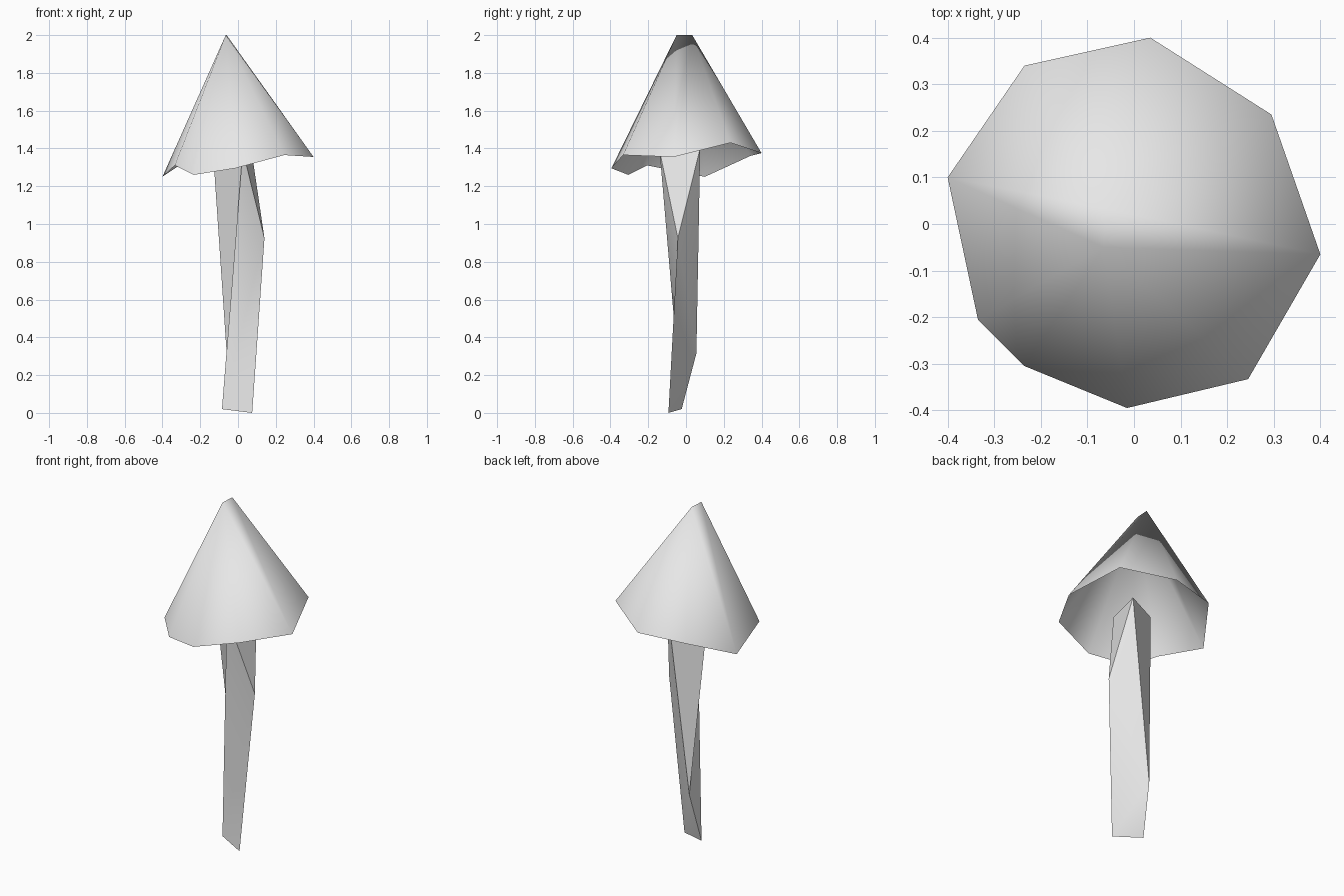
import bpy
import bmesh
import math

# Remove the default cube only
cube = bpy.data.objects.get("Cube")
if cube:
    bpy.data.objects.remove(cube, do_unlink=True)

# Single plain colour
grey = bpy.data.materials.new("light_grey")
grey.use_nodes = True
tone = (0.8, 0.8, 0.8, 1)
grey.diffuse_color = tone
grey.node_tree.nodes["Principled BSDF"].inputs["Base Color"].default_value = tone


def build(name, corners, faces, smooth_angle, closed):
    """Make a smooth shaded object from named corners and faces spelled with those names."""
    bm = bmesh.new()
    verts = {key: bm.verts.new(point) for key, point in corners.items()}
    for face in faces:
        bm.faces.new([verts[key] for key in face])
    if closed:
        bmesh.ops.recalc_face_normals(bm, faces=bm.faces[:])
    mesh = bpy.data.meshes.new(name)
    bm.to_mesh(mesh)
    bm.free()
    mesh.materials.append(grey)
    obj = bpy.data.objects.new(name, mesh)
    bpy.context.collection.objects.link(obj)
    bpy.ops.object.select_all(action='DESELECT')
    obj.select_set(True)
    bpy.context.view_layer.objects.active = obj
    if smooth_angle is None:
        bpy.ops.object.shade_smooth()
    else:
        bpy.ops.object.shade_smooth_by_angle(angle=math.radians(smooth_angle))
    return obj


# Cap: hollow cone with an uneven rim and a short ridge (back tip, front tip) on top
cap_corners = {
    "A": (-0.4, 0.1, 1.25), "B": (-0.235, 0.34, 1.36), "C": (0.035, 0.4, 1.375),
    "D": (0.295, 0.235, 1.43), "E": (0.4, -0.065, 1.355), "F": (0.245, -0.333, 1.365),
    "G": (-0.015, -0.395, 1.295), "H": (-0.235, -0.305, 1.26), "I": (-0.335, -0.205, 1.31),
    "back": (-0.06, 0.033, 2), "front": (-0.065, -0.05, 2),
}
cap_faces = [("A", "front", "back"), ("E", "back", "front")]
for rim, tip in (("ABCDE", "back"), ("EFGHIA", "front")):
    for here, following in zip(rim, rim[1:]):
        cap_faces.append((following, here, tip))
build("mushroom_cap", cap_corners, cap_faces, None, False)

# Stem: three-sided and twisted, tapering to a blade-like foot
# Upper corners T, R, L; knees M (outer) and N (inner); foot corners P and Q
stem_corners = {
    "T": (0.07, 0.075, 1.4), "R": (-0.133, -0.02, 1.395), "L": (0.025, -0.14, 1.39),
    "M": (0.14, -0.043, 0.925), "N": (-0.06, 0.055, 0.315),
    "P": (0.075, -0.093, 0), "Q": (-0.085, -0.023, 0.02),
}
front_side = ["QLN", "NLR", "QPM", "QML"]
back_side = ["MTL", "TRN", "TNM", "PQN", "PNM"]
build("mushroom_stem", stem_corners, front_side + back_side + ["TLR"], 50, True)
